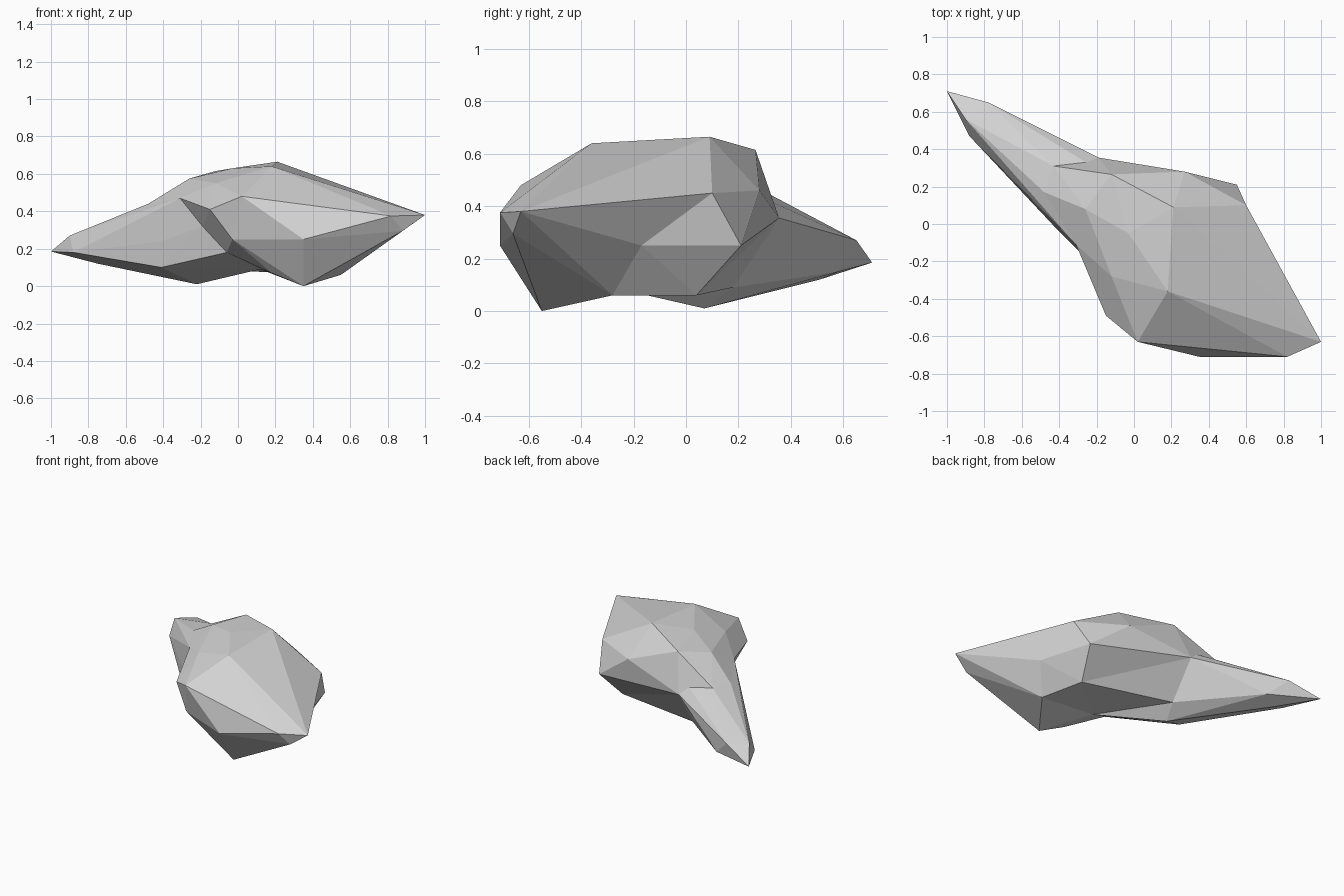
import bpy
import bmesh

if "Cube" in bpy.data.objects:
    bpy.data.objects.remove(bpy.data.objects["Cube"], do_unlink=True)

stone = bpy.data.materials.new("stone_grey")
stone.use_nodes = True
grey = (0.66, 0.66, 0.66, 1)
stone.diffuse_color = grey
stone.node_tree.nodes["Principled BSDF"].inputs["Base Color"].default_value = grey


def faceted_chunk(name, corners):
    """Flat-sided chunk of stone wrapped around its corner points."""
    bm = bmesh.new()
    for c in corners:
        bm.verts.new(c)
    hull = bmesh.ops.convex_hull(bm, input=bm.verts)
    loose = set(hull["geom_interior"]) | set(hull["geom_unused"])
    bmesh.ops.delete(bm, geom=[v for v in loose if isinstance(v, bmesh.types.BMVert)],
                     context='VERTS')
    bmesh.ops.recalc_face_normals(bm, faces=bm.faces)
    mesh = bpy.data.meshes.new(name)
    bm.to_mesh(mesh)
    bm.free()
    mesh.materials.append(stone)
    obj = bpy.data.objects.new(name, mesh)
    bpy.context.collection.objects.link(obj)
    return obj


# Corners shared where the chunks meet
crest = (-.12, .265, .615)
peak = (.21, .09, .665)
dome = (-.03, -.05, .63)
shoulder = (-.26, .08, .575)
brow = (-.31, -.11, .47)
ledge = (-.19, .355, .355)
saddle = (-.48, .17, .44)
notch = (-.43, .31, .45)
notch_end = (-.24, .32, .42)
side_top = (.6, .1, .45)
side_mid = (.66, -.17, .25)
side_low = (.55, -.28, .06)
side_back = (.55, .21, .25)
heel = (.48, .04, .06)
spur_heel = (-.18, .18, .09)
seam_high = (-.19, -.25, .32)
seam_mid = (-.06, -.37, .18)
seam_low = (.12, -.28, .09)

# Front of the boulder with its sloping face
boulder = faceted_chunk("boulder_front", [
    peak, dome, crest, shoulder, brow, side_top, side_mid, side_low,
    seam_high, seam_mid, seam_low,
    (1, -.63, .38), (.82, -.71, .375), (.35, -.71, .25), (.35, -.55, 0),
    (.02, -.63, .48), (.18, -.36, .64), (.88, -.66, .295), (-.15, -.49, .41),
    (-.12, -.28, .55), (-.03, -.55, .25), (.18, -.5, .07)])

# Back of the boulder, undercut above the spur
boulder_back = faceted_chunk("boulder_back", [
    peak, dome, crest, side_top, side_mid, side_low, side_back, heel, ledge,
    seam_low, (.27, .28, .46)])

# Long low spur reaching back
spur = faceted_chunk("spur", [
    ledge, saddle, notch, notch_end, brow, spur_heel,
    seam_high, seam_mid, seam_low,
    (-1, .71, .185), (-.78, .65, .27), (-.9, .56, .27), (-.88, .47, .18),
    (-.75, .51, .12), (-.65, .58, .15), (-.22, .07, .01), (-.54, .14, .345),
    (-.41, -.03, .24), (-.41, -.03, .1)])

# Fill between the spur and the underside of the boulder
root = faceted_chunk("root", [
    ledge, heel, spur_heel, seam_low, seam_mid, dome])

# Saddle bridging boulder and spur
neck = faceted_chunk("neck", [
    crest, dome, shoulder, brow, saddle, notch, ledge, seam_low])

# Fuse the chunks into one rock
chunks = (boulder_back, spur, root, neck)
for chunk in chunks:
    fuse = boulder.modifiers.new("fuse", 'BOOLEAN')
    fuse.operation = 'UNION'
    fuse.solver = 'EXACT'
    fuse.object = chunk
bpy.context.view_layer.update()
fused = bpy.data.meshes.new_from_object(
    boulder.evaluated_get(bpy.context.evaluated_depsgraph_get()))
boulder.modifiers.clear()
boulder.data = fused
boulder.name = "rock"
for chunk in chunks:
    bpy.data.objects.remove(chunk, do_unlink=True)
